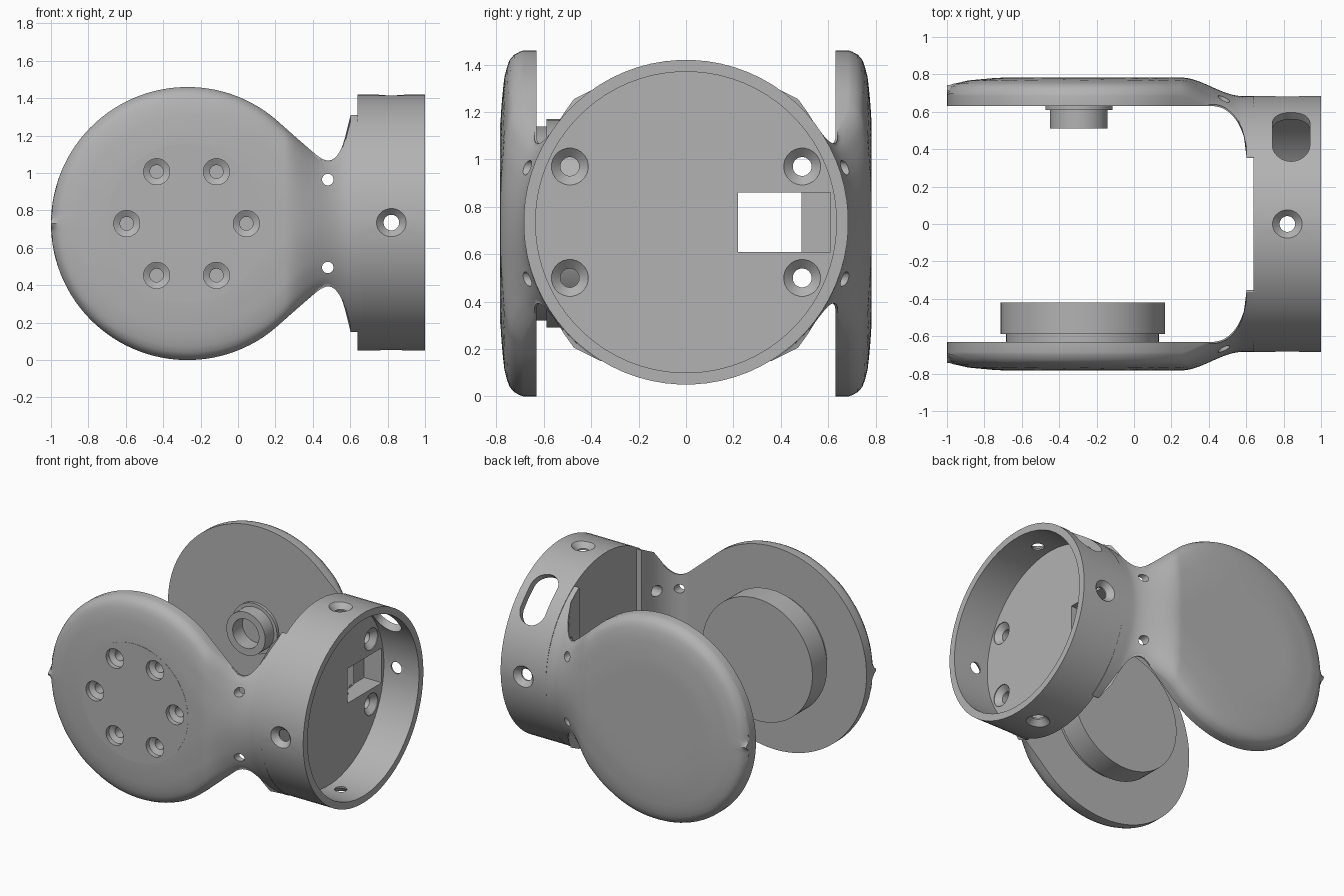
import bpy, bmesh, math
from mathutils import Vector

if "Cube" in bpy.data.objects:
    bpy.data.objects.remove(bpy.data.objects["Cube"])

CX, CZ, R = -0.27, 0.73, 0.73      # disc centre and radius
CUP_Z = 0.735

grey = bpy.data.materials.new("plain grey")
grey.diffuse_color = (0.45, 0.45, 0.45, 1)
grey.use_nodes = True
grey.node_tree.nodes["Principled BSDF"].inputs["Base Color"].default_value = grey.diffuse_color


def make(name, bm):
    bmesh.ops.recalc_face_normals(bm, faces=bm.faces)
    me = bpy.data.meshes.new(name)
    bm.to_mesh(me)
    bm.free()
    ob = bpy.data.objects.new(name, me)
    bpy.context.collection.objects.link(ob)
    me.materials.append(grey)
    return ob


def lathe(bm, profile, origin, axis, n=64, stretch=0):
    """Revolve (radius, height) points round an axis; stretch turns it into a slot."""
    axis, origin = Vector(axis).normalized(), Vector(origin)
    u = Vector((1, 0, 0)) if abs(axis.x) < 0.5 else Vector((0, 1, 0))
    v = axis.cross(u)
    rings = []
    for r, t in profile:
        ring = []
        for j in range(n):
            a = 2 * math.pi * (j + 0.5) / n
            side = math.copysign(stretch, math.sin(a))
            ring.append(bm.verts.new(origin + axis * t + u * r * math.cos(a)
                                     + v * (r * math.sin(a) + side)))
        rings.append(ring)
    for a, b in zip(rings, rings[1:]):
        for j in range(n):
            k = (j + 1) % n
            bm.faces.new((a[j], a[k], b[k], b[j]))
    bm.faces.new(rings[0])
    bm.faces.new(rings[-1])


def cut(objects, cutter):
    cutter.hide_render = True
    for ob in objects:
        m = ob.modifiers.new("cut", 'BOOLEAN')
        m.operation, m.solver, m.object = 'DIFFERENCE', 'EXACT', cutter
        bpy.context.view_layer.objects.active = ob
        bpy.ops.object.modifier_apply(modifier=m.name)
    bpy.data.objects.remove(cutter)


def interp(table, x):
    for (x0, y0), (x1, y1) in zip(table, table[1:]):
        if x <= x1:
            return y0 + (y1 - y0) * max(0, x - x0) / (x1 - x0)
    return table[-1][1]


NECK = [(.2, .558), (.26, .505), (.32, .452), (.38, .4), (.42, .366), (.45, .345),
        (.48, .335), (.51, .343), (.54, .375), (.565, .43), (.585, .51), (.60, .58), (.66, .58)]
DOME = [(0, .685), (.008, .71), (.025, .735), (.05, .75), (.12, .768), (.25, .78), (.31, .783)]


def half_height(x):
    return math.sqrt(max(0, R * R - (x - CX) ** 2)) if x < 0.2 else interp(NECK, x)


def inner_y(x):
    if x < 0.42:
        return 0.63
    if x > 0.6:
        return 0.352
    return 0.37 + 0.26 * math.sqrt(max(0, 1 - ((x - 0.42) / 0.18) ** 2))


# outline samples, used to round the arm's outer edge
thetas = [0.05 + i * 2.2205 / 40 for i in range(40)]
xs = [CX - R * math.cos(t) for t in thetas] + [0.2 + 0.46 * i / 32 for i in range(33)]
outline = []
for a, b in zip(xs, xs[1:]):
    for f in (0, 0.25, 0.5, 0.75):
        x = a + (b - a) * f
        outline.append((x, half_height(x)))


def outer_y(x, z):
    d = math.sqrt(min((x - p) ** 2 + (abs(z) - q) ** 2 for p, q in outline))
    t = min(1, max(0, (x - 0.25) / 0.33))
    w = t * t * (3 - 2 * t)
    cyl = math.sqrt(max(0, 0.684 ** 2 - z * z))
    return max((1 - w) * interp(DOME, d) + w * cyl, inner_y(x) + 0.01)


def arm(name, sign):
    bm = bmesh.new()
    vs = [math.sin(math.pi / 2 * (-1 + i / 14)) for i in range(29)]
    loops = []
    for x in xs:
        h = half_height(x)
        out = [bm.verts.new((x, sign * outer_y(x, v * h), CZ + v * h)) for v in vs]
        inn = [bm.verts.new((x, sign * inner_y(x), CZ + v * h)) for v in vs]
        loops.append(out + inn[::-1])
    n = len(loops[0])
    for a, b in zip(loops, loops[1:]):
        for j in range(n):
            k = (j + 1) % n
            bm.faces.new((a[j], a[k], b[k], b[j]))
    bm.faces.new(loops[0])
    bm.faces.new(loops[-1])
    return make(name, bm)


front_arm = arm("front_arm", -1)
back_arm = arm("back_arm", 1)

# mounting cup
bm = bmesh.new()
lathe(bm, [(.685, 0), (.685, .36), (.635, .36), (.635, .08)], (.64, 0, CUP_Z), (1, 0, 0), 72)
cup = make("cup", bm)

# stepped hub inside the front arm, flush with its outer face
bm = bmesh.new()
lathe(bm, [(.425, 0), (.425, .14), (.41, .14), (.41, .195), (.44, .195), (.44, .364)],
      (-.275, -.784, CZ), (0, 1, 0))
front_hub = make("front_hub", bm)

# small hollow pivot inside the back arm
bm = bmesh.new()
lathe(bm, [(.18, 0), (.18, .028), (.155, .028), (.155, .127), (.105, .127), (.105, .015)],
      (-.295, .637, CZ), (0, -1, 0), 40)
back_pivot = make("back_pivot", bm)

# six screw holes through the front face
bm = bmesh.new()
for i in range(6):
    a = math.pi * i / 3
    lathe(bm, [(.07, 0), (.07, .07), (.036, .09), (.036, .2)],
          (-.275 + .32 * math.cos(a), -.82, CZ + .32 * math.sin(a)), (0, 1, 0), 24)
cut([front_arm, front_hub], make("face_hole_cutter", bm))

# pin holes through the necks
bm = bmesh.new()
for s in (-1, 1):
    lathe(bm, [(.031, 0), (.031, 2)], (.48, -1, CZ + s * .235), (0, 1, 0), 20)
cut([front_arm, back_arm], make("pin_hole_cutter", bm))

# countersunk holes in the cup floor, and the cable window
bm = bmesh.new()
for sy in (-1, 1):
    for sz in (-1, 1):
        lathe(bm, [(.078, 0), (.078, .025), (.04, .06), (.04, .26)],
              (.74, sy * .49, CZ + .005 + sz * .235), (-1, 0, 0), 24)
box = bmesh.ops.create_cube(bm, size=1)["verts"]
for v in box:
    v.co = Vector((.69 + .22 * v.co.x, .415 + .39 * v.co.y, .735 + .25 * v.co.z))
cut([cup, front_arm, back_arm], make("floor_cutter", bm))

# four countersunk wall holes and the oblong side slot
bm = bmesh.new()
for d in ((0, 1, 0), (0, -1, 0), (0, 0, 1), (0, 0, -1)):
    lathe(bm, [(.042, .5), (.042, .645), (.08, .685), (.08, .74)], (.82, 0, CUP_Z), d, 24)
lathe(bm, [(.1, .5), (.1, .8)], (.84, 0, CUP_Z), (0, 1, 1), 40, stretch=.085)
cut([cup], make("wall_cutter", bm))

# smooth surfaces with crisp edges
for ob in (front_arm, back_arm, cup, front_hub, back_pivot):
    bpy.ops.object.select_all(action='DESELECT')
    ob.select_set(True)
    bpy.context.view_layer.objects.active = ob
    bpy.ops.object.shade_smooth_by_angle(angle=math.radians(30))
